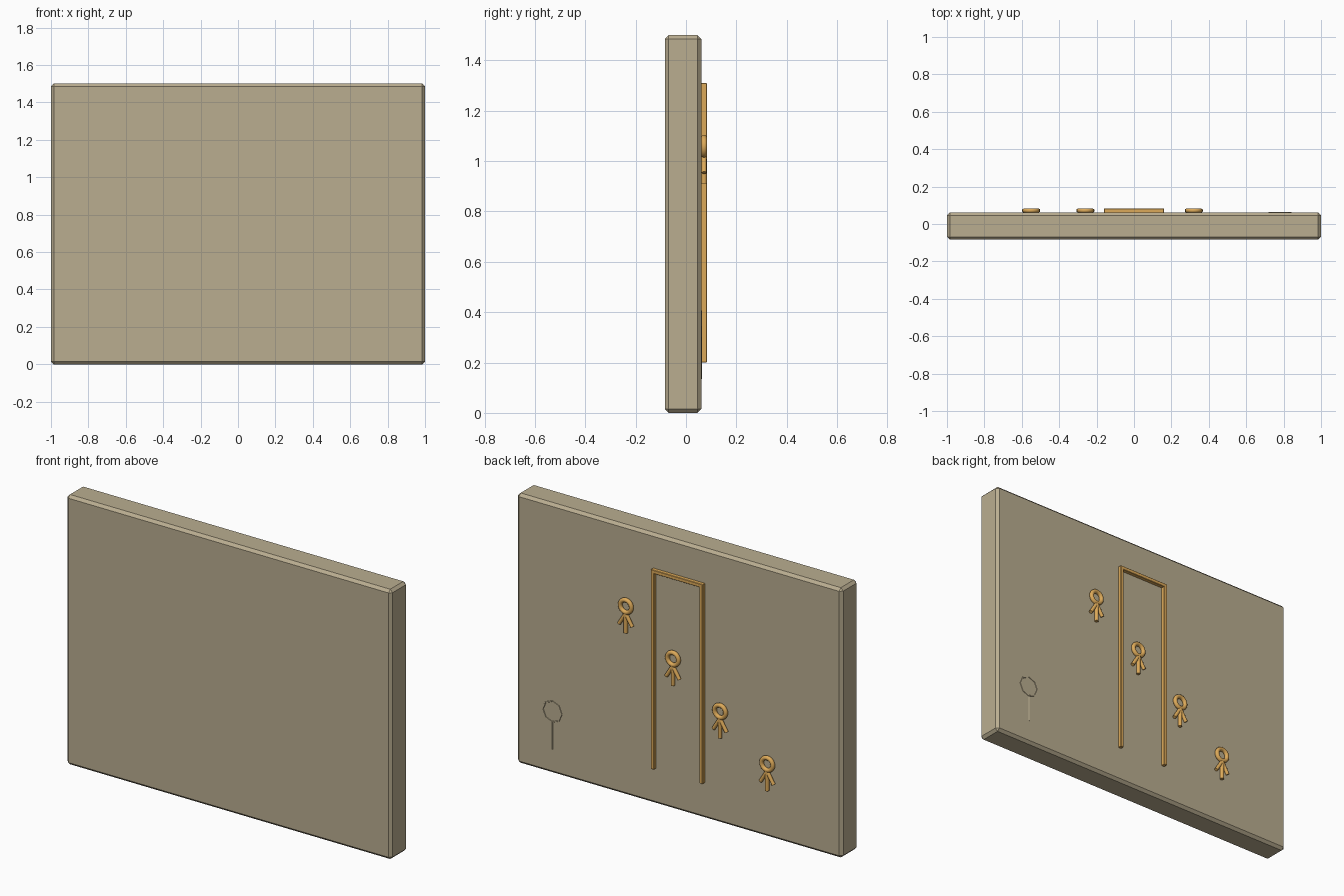
import bpy, math
from mathutils import Vector

if "Cube" in bpy.data.objects:
    bpy.data.objects.remove(bpy.data.objects["Cube"])


def material(name, color):
    m = bpy.data.materials.new(name)
    m.diffuse_color = (*color, 1)
    m.use_nodes = True
    m.node_tree.nodes["Principled BSDF"].inputs["Base Color"].default_value = m.diffuse_color
    return m


STONE = material("stone", (0.49, 0.42, 0.28))
GOLD = material("gold", (0.72, 0.40, 0.10))
BACK = 0.061      # y of the decorated back face
MID = 0.072       # y of the relief centre line


def finish(name, mat, smooth=False):
    o = bpy.context.object
    o.name = name
    o.data.materials.append(mat)
    if smooth:
        bpy.ops.object.shade_smooth_by_angle(angle=math.radians(40))
    return o


def box(name, lo, hi, bevel, mat):
    lo, hi = Vector(lo), Vector(hi)
    bpy.ops.mesh.primitive_cube_add(size=1, location=(lo + hi) / 2)
    o = bpy.context.object
    o.scale = hi - lo
    bpy.ops.object.transform_apply(location=False, rotation=False, scale=True)
    b = o.modifiers.new("bevel", 'BEVEL')
    b.width, b.segments = bevel, 1
    return finish(name, mat)


def rod(name, a, b, r, mat, sides=16):
    a, b = Vector(a), Vector(b)
    bpy.ops.mesh.primitive_cylinder_add(vertices=sides, radius=r, depth=(b - a).length,
                                        location=(a + b) / 2)
    bpy.context.object.rotation_euler = (b - a).to_track_quat('Z', 'Y').to_euler()
    return finish(name, mat, True)


def ring(name, centre, major, minor, mat, seg, sides, smooth):
    bpy.ops.mesh.primitive_torus_add(major_radius=major, minor_radius=minor,
                                     major_segments=seg, minor_segments=sides,
                                     location=centre, rotation=(math.pi / 2, 0, 0))
    return finish(name, mat, smooth)


# Wall slab
box("wall_slab", (-1, -0.084, 0), (1, BACK, 1.5), 0.015, STONE)

# Door outline: two posts and a lintel
for s in (-1, 1):
    box("door_post", (s * 0.15 - 0.01, BACK - 0.001, 0.2),
        (s * 0.15 + 0.01, 0.083, 1.3), 0.002, GOLD)
box("door_lintel", (-0.16, BACK - 0.001, 1.29), (0.16, 0.083, 1.31), 0.002, GOLD)

# Diagonal row of looped figures: ring head, stem and two splayed limbs
for i in range(4):
    x, z = 0.32 - 0.29 * i, 1.058 - 0.215 * i
    ring("figure_ring", (x, MID, z), 0.034, 0.012, GOLD, 32, 12, True)
    rod("figure_stem", (x, MID, z - 0.035), (x, MID, z - 0.147), 0.011, GOLD)
    for s in (-1, 1):
        rod("figure_limb", (x, MID, z - 0.04), (x + s * 0.04, MID, z - 0.105), 0.01, GOLD)

# Faint octagonal loop on a stem, almost flush with the wall
ring("mark_loop", (0.78, BACK - 0.002, 0.345), 0.058, 0.005, STONE, 8, 6, False)
rod("mark_stem", (0.78, BACK - 0.002, 0.288), (0.78, BACK - 0.002, 0.135), 0.005, STONE, 8)
